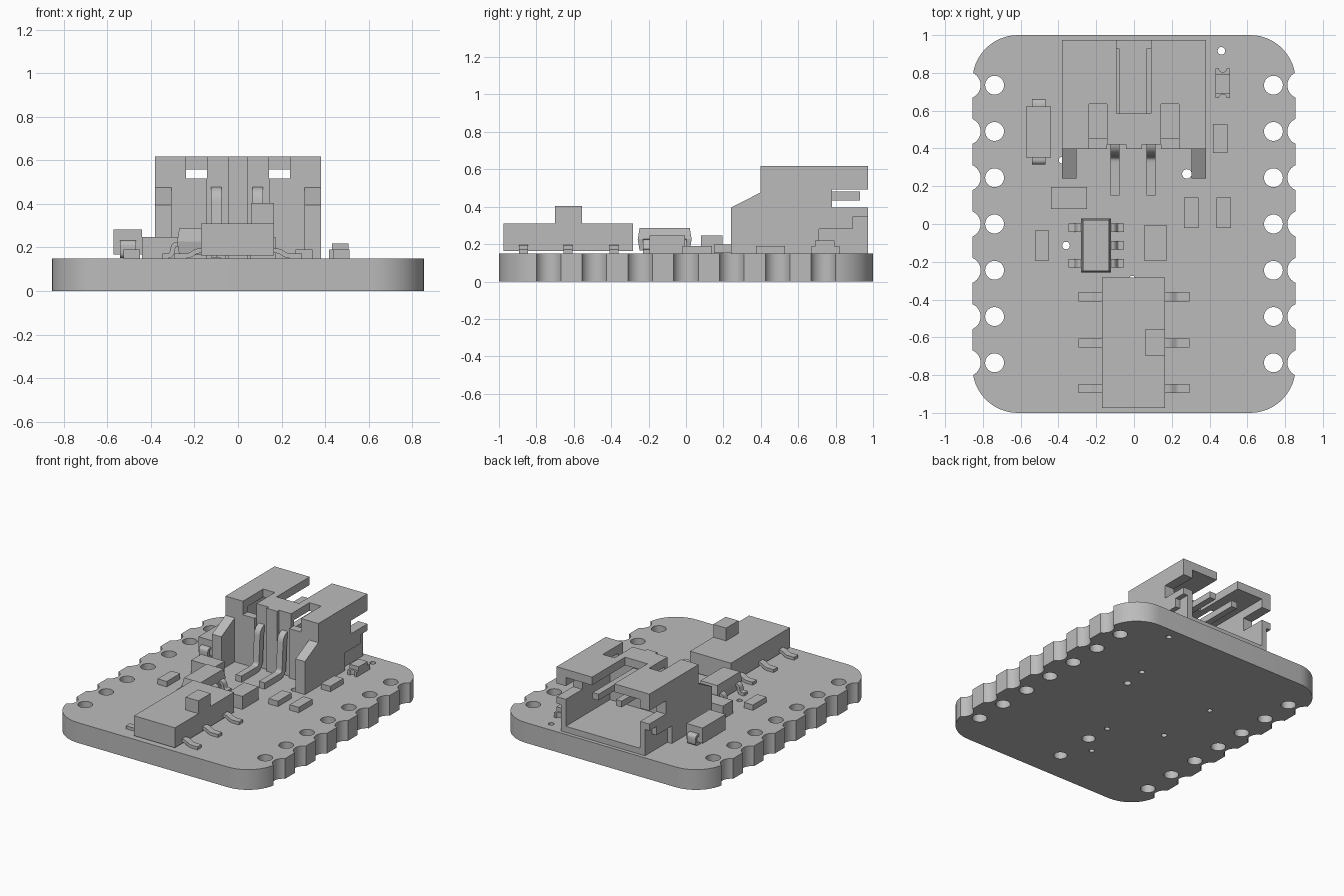
import bpy, bmesh, math
from mathutils import Vector, Matrix

if "Cube" in bpy.data.objects:
    bpy.data.objects.remove(bpy.data.objects["Cube"], do_unlink=True)

grey = bpy.data.materials.new("plain_grey")
grey.use_nodes = True
grey.diffuse_color = (0.5, 0.5, 0.5, 1)
grey.node_tree.nodes["Principled BSDF"].inputs["Base Color"].default_value = (0.5, 0.5, 0.5, 1)

TOP = 0.15  # upper face of the board


def finish(name, bm):
    bmesh.ops.recalc_face_normals(bm, faces=bm.faces[:])
    mesh = bpy.data.meshes.new(name)
    bm.to_mesh(mesh)
    bm.free()
    mesh.materials.append(grey)
    obj = bpy.data.objects.new(name, mesh)
    bpy.context.scene.collection.objects.link(obj)
    return obj


def add_box(bm, x, y, z):
    size = Matrix.Diagonal((x[1] - x[0], y[1] - y[0], z[1] - z[0], 1))
    mid = Matrix.Translation((sum(x) / 2, sum(y) / 2, sum(z) / 2))
    return bmesh.ops.create_cube(bm, size=1, matrix=mid @ size)["verts"]


def box(name, x, y, z):
    bm = bmesh.new()
    add_box(bm, x, y, z)
    return finish(name, bm)


def add_post(bm, x, y, r, z0, z1, sides=32):
    bmesh.ops.create_cone(bm, cap_ends=True, segments=sides, radius1=r, radius2=r,
                          depth=z1 - z0, matrix=Matrix.Translation((x, y, (z0 + z1) / 2)))


def prism(name, points, depth):
    # extrude a closed loop of 3D points along a vector
    bm = bmesh.new()
    face = bm.faces.new([bm.verts.new(p) for p in points])
    new = bmesh.ops.extrude_face_region(bm, geom=[face])["geom"]
    bmesh.ops.translate(bm, vec=depth, verts=[v for v in new if isinstance(v, bmesh.types.BMVert)])
    return finish(name, bm)


def cut(obj, cutter):
    mod = obj.modifiers.new("cut", "BOOLEAN")
    mod.object, mod.operation, mod.solver = cutter, "DIFFERENCE", "EXACT"
    bpy.context.view_layer.objects.active = obj
    bpy.ops.object.modifier_apply(modifier=mod.name)
    bpy.data.objects.remove(cutter, do_unlink=True)


def smooth(obj):
    bpy.ops.object.select_all(action="DESELECT")
    obj.select_set(True)
    bpy.context.view_layer.objects.active = obj
    bpy.ops.object.shade_smooth_by_angle(angle=math.radians(35))


def rounded(path, r, steps=6):
    # round the inner corners of a 2D path
    pts = [Vector(p) for p in path]
    out = [pts[0]]
    for a, b, c in zip(pts, pts[1:], pts[2:]):
        p, q = b + (a - b).normalized() * r, b + (c - b).normalized() * r
        for i in range(steps + 1):
            t = i / steps
            out.append(p * (1 - t) ** 2 + b * 2 * t * (1 - t) + q * t * t)
    return out + [pts[-1]]


def strip(name, path, thick, place, depth):
    # bent metal strip: thicken a 2D path, map it to 3D, extrude it sideways
    left, right = [], []
    for i, p in enumerate(path):
        d = (path[min(i + 1, len(path) - 1)] - path[max(i - 1, 0)]).normalized()
        n = Vector((-d.y, d.x)) * thick / 2
        left.append(p + n)
        right.append(p - n)
    obj = prism(name, [place(p) for p in left + right[::-1]], depth)
    smooth(obj)
    return obj


def lead(name, path, y, width, side, x0=0):
    strip(name, rounded(path, 0.015, 4), 0.022,
          lambda p: (x0 + side * p.x, y - width / 2, p.y), (0, width, 0))


# Board: rounded slab with pin holes, edge scallops and vias
bm = bmesh.new()
add_box(bm, (-0.855, 0.855), (-1, 1), (0, TOP))
corners = [e for e in bm.edges if abs(e.verts[0].co.z - e.verts[1].co.z) > 0.1]
bmesh.ops.bevel(bm, geom=corners, offset=0.24, segments=12, profile=0.5, affect="EDGES")
board = finish("board", bm)
bm = bmesh.new()
for row in range(-3, 4):
    for side in (-1, 1):
        add_post(bm, side * 0.738, row * 0.245, 0.05, -0.1, 0.3)
        add_post(bm, side * 0.884, row * 0.245, 0.072, -0.1, 0.3)
for x, y, r in [(0.463, 0.917, 0.02), (0.30, 0.44, 0.02), (0.28, 0.265, 0.025), (-0.38, 0.338, 0.018),
                (-0.01, -0.292, 0.018), (-0.36, -0.114, 0.02), (-0.12, -0.586, 0.018),
                (0, -0.77, 0.045), (0, -0.475, 0.045)]:
    add_post(bm, x, y, r, -0.1, 0.3)
cut(board, finish("board_cutter", bm))
smooth(board)

# Cable socket: side profile extruded across, then hollowed and notched
profile = [(0.24, TOP), (0.973, TOP), (0.973, 0.617), (0.397, 0.617), (0.397, 0.475), (0.24, 0.395)]
socket = prism("socket_housing", [(-0.381, y, z) for y, z in profile], (0.762, 0, 0))
cuts = [((-0.305, 0.305), (0.1, 0.397), (0.1, 0.7)),         # space between the wings
        ((-0.305, 0.305), (0.455, 1.1), (0.195, 0.557)),     # cavity
        ((-0.093, 0.09), (0.585, 1.1), (0.5, 0.7)),          # middle roof slot
        ((-0.5, 0.5), (0.78, 1.1), (0.395, 0.493))]          # side windows
for side in (-1, 1):
    def span(a, b):
        return tuple(sorted((side * a, side * b)))
    cuts += [(span(0.142, 0.238), (0.3, 0.635), (0.516, 0.7)),   # latch slots
             (span(0.043, 0.142), (0.3, 0.42), (0.1, 0.7)),      # pin grooves
             (span(0.345, 0.5), (0.71, 0.895), (0.1, 0.28)),     # lower side recess
             (span(0.345, 0.5), (0.89, 1.1), (0.1, 0.345))]
for c in cuts:
    cut(socket, box("socket_cutter", *c))

# Socket contacts
contact = rounded([(0.93, 0.457), (0.39, 0.457), (0.375, 0.176), (0.15, 0.176)], 0.05)
for label, x in (("right", -0.1), ("left", 0.09)):
    strip("contact_" + label, contact, 0.046, lambda p: (x - 0.024, p.x, p.y), (0.048, 0, 0))

# Slide switch with six leads
box("switch_body", (-0.17, 0.165), (-0.975, -0.283), (0.162, 0.31))
box("switch_knob", (0.06, 0.165), (-0.70, -0.555), (0.309, 0.405))
switch_lead = [(0.15, 0.186), (0.19, 0.184), (0.225, 0.161), (0.294, 0.161)]
for i, y in enumerate((-0.385, -0.63, -0.87)):
    for side in (-1, 1):
        lead(f"switch_lead_{i}_{side}", switch_lead, y, 0.048, side)

# Small chip with tapered sides and five leads
bm = bmesh.new()
verts = add_box(bm, (-0.28, -0.123), (-0.258, 0.03), (0.165, 0.287))
bmesh.ops.subdivide_edges(bm, edges=[e for e in bm.edges if abs(e.verts[0].co.z - e.verts[1].co.z) > 0.1], cuts=1)
for v in bm.verts:
    if abs(v.co.z - 0.226) > 0.03:
        v.co.x += 0.01 if v.co.x < -0.2 else -0.01
        v.co.y += 0.01 if v.co.y < -0.1 else -0.01
finish("chip_body", bm)
chip_lead = [(0.06, 0.216), (0.095, 0.214), (0.107, 0.161), (0.146, 0.161)]
for side, y in ((-1, -0.02), (-1, -0.207), (1, -0.02), (1, -0.112), (1, -0.207)):
    lead(f"chip_lead_{side}_{y}", chip_lead, y, 0.044, side, -0.2)

# Diode with wrapped end tabs
box("diode_body", (-0.572, -0.44), (0.352, 0.622), (0.168, 0.282))
for label, s in (("front", -1), ("back", 1)):
    tab = rounded([(0.12, 0.222), (0.163, 0.222), (0.163, 0.161), (0.09, 0.161)], 0.015, 4)
    strip("diode_tab_" + label, tab, 0.02, lambda p: (-0.541, 0.488 + s * p.x, p.y), (0.072, 0, 0))

# Indicator lamp: base with notched ends and a raised lens
lamp = box("lamp_base", (0.432, 0.507), (0.667, 0.823), (TOP, 0.187))
bm = bmesh.new()
for y in (0.667, 0.823):
    add_post(bm, 0.47, y, 0.02, 0.1, 0.3, 20)
cut(lamp, finish("lamp_cutter", bm))
box("lamp_lens", (0.432, 0.507), (0.69, 0.795), (0.186, 0.218))

# Resistors and capacitors
for name, x, y, z in [("resistor_back", (0.417, 0.495), (0.375, 0.53), 0.19),
                      ("resistor_middle", (0.265, 0.342), (-0.02, 0.14), 0.19),
                      ("resistor_left", (0.438, 0.513), (-0.02, 0.14), 0.19),
                      ("resistor_right", (-0.525, -0.45), (-0.192, -0.035), 0.19),
                      ("capacitor_right", (-0.44, -0.248), (0.08, 0.196), 0.247),
                      ("capacitor_left", (0.055, 0.172), (-0.195, -0.005), 0.247)]:
    box(name, x, y, (TOP, z))
